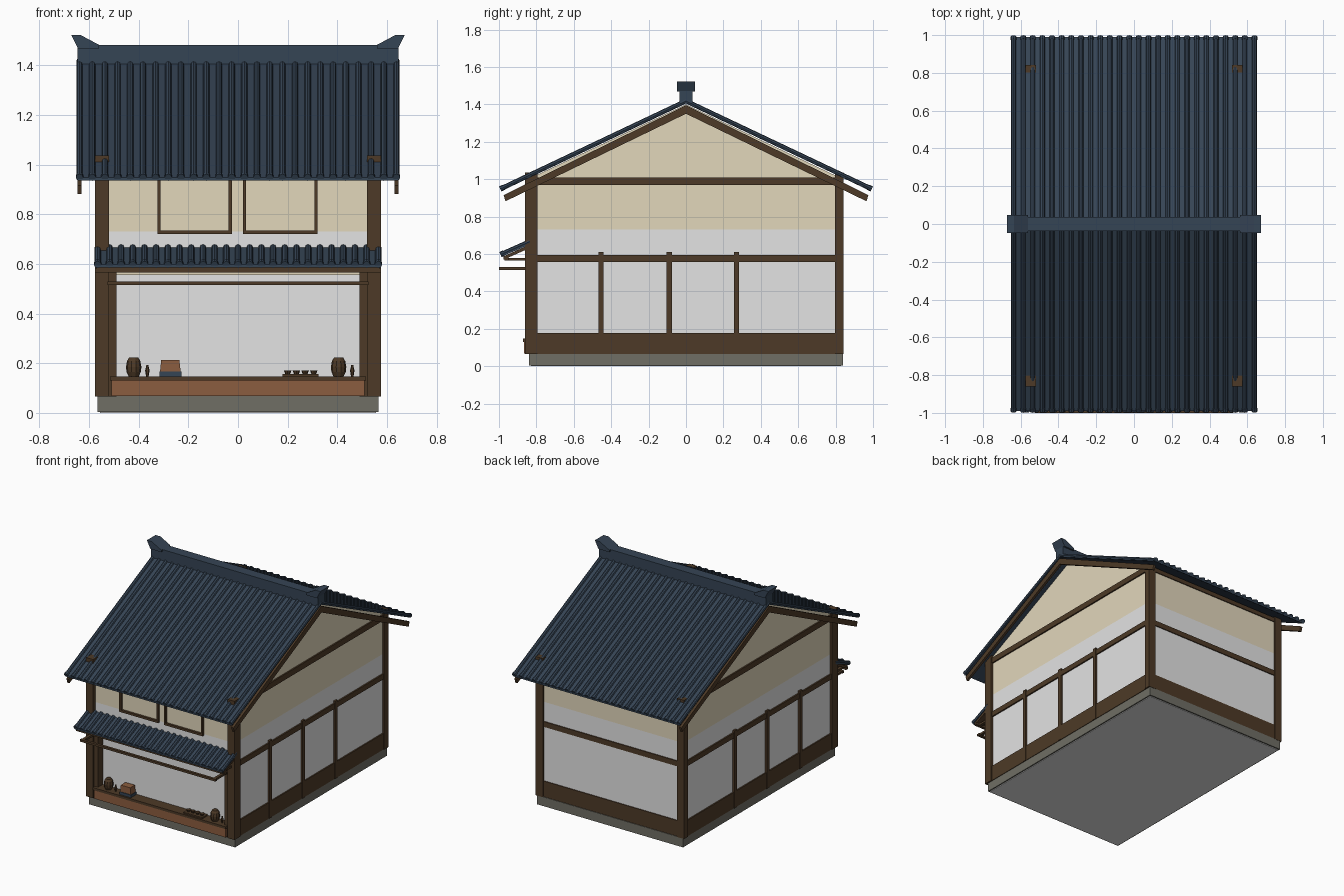
import bpy, bmesh, math
from mathutils import Vector

cube = bpy.data.objects.get("Cube")
if cube:
    bpy.data.objects.remove(cube, do_unlink=True)


def material(name, rgb):
    m = bpy.data.materials.new(name)
    m.use_nodes = True
    m.diffuse_color = (*rgb, 1)
    m.node_tree.nodes["Principled BSDF"].inputs["Base Color"].default_value = (*rgb, 1)
    return m


WOOD = material("dark timber", (0.075, 0.042, 0.02))
COUNTER = material("warm wood", (0.26, 0.11, 0.05))
CREAM = material("cream plaster", (0.76, 0.68, 0.50))
GREY = material("pale grey plaster", (0.77, 0.77, 0.77))
SLATE = material("slate blue tile", (0.036, 0.058, 0.09))
STONE = material("stone", (0.16, 0.157, 0.13))


def finish(name, bm, mat):
    bmesh.ops.recalc_face_normals(bm, faces=bm.faces)
    mesh = bpy.data.meshes.new(name)
    bm.to_mesh(mesh)
    bm.free()
    mesh.materials.append(mat)
    ob = bpy.data.objects.new(name, mesh)
    bpy.context.collection.objects.link(ob)
    return ob


def box(name, mat, x, y, z):
    """Box given by its (low, high) range on each axis."""
    bm = bmesh.new()
    bmesh.ops.create_cube(bm, size=1)
    for v in bm.verts:
        v.co = [r[0] if c < 0 else r[1] for c, r in zip(v.co, (x, y, z))]
    return finish(name, bm, mat)


def prism(name, mat, points, low, high, axis="x"):
    """Extrude a (y, z) profile along x, or an (x, z) profile along y."""
    bm = bmesh.new()
    place = (lambda a, b, t: (t, a, b)) if axis == "x" else (lambda a, b, t: (a, t, b))
    rings = [[bm.verts.new(place(a, b, t)) for a, b in points] for t in (low, high)]
    bm.faces.new(rings[0])
    bm.faces.new(rings[1])
    n = len(points)
    for i in range(n):
        j = (i + 1) % n
        bm.faces.new((rings[0][i], rings[0][j], rings[1][j], rings[1][i]))
    return finish(name, bm, mat)


def turned(name, mat, profile, x, y, sides=10):
    """Lathe a (radius, z) profile around a vertical axis."""
    bm = bmesh.new()
    rings = []
    for r, z in profile:
        rings.append([bm.verts.new((x + r * math.cos(k * math.tau / sides),
                                    y + r * math.sin(k * math.tau / sides), z))
                      for k in range(sides)])
    for a, b in zip(rings, rings[1:]):
        for k in range(sides):
            j = (k + 1) % sides
            bm.faces.new((a[k], a[j], b[j], b[k]))
    bm.faces.new(rings[0])
    bm.faces.new(rings[-1])
    return finish(name, bm, mat)


def tile_ribs(name, top, eave, half_width, count, radius):
    """Round cover tiles running down a slope, each with a thicker end cap."""
    bm = bmesh.new()
    top, eave = Vector((0, *top)), Vector((0, *eave))
    run = (eave - top).normalized()
    turn = run.to_track_quat("Z", "X").to_matrix().to_4x4()
    for i in range(count):
        x = -half_width + 2 * half_width * i / (count - 1)
        for a, b, r in ((top, eave, radius), (eave - run * 0.02, eave, radius * 1.2)):
            made = bmesh.ops.create_cone(bm, cap_ends=True, segments=8, radius1=r,
                                         radius2=r, depth=(b - a).length)
            bmesh.ops.transform(bm, matrix=turn, verts=made["verts"])
            bmesh.ops.translate(bm, vec=(a + b) / 2 + Vector((x, 0, 0)), verts=made["verts"])
    return finish(name, bm, SLATE)


# Foundation
box("foundation", STONE, (-0.565, 0.565), (-0.84, 0.84), (0.004, 0.068))
box("foundation_underside", GREY, (-0.555, 0.555), (-0.83, 0.83), (0, 0.006))

# Walls: grey below, cream gabled storey above
box("lower_walls", GREY, (-0.56, 0.56), (-0.795, 0.83), (0.06, 0.73))
box("front_band", GREY, (-0.56, 0.56), (-0.835, -0.79), (0.575, 0.73))
box("opening_head", CREAM, (-0.52, 0.52), (-0.835, -0.79), (0.555, 0.576))
prism("upper_walls", CREAM, [(-0.835, 0.73), (0.83, 0.73), (0.83, 1.005),
                             (0, 1.40), (-0.835, 1.005)], -0.56, 0.56)

# Timber frame on both sides
for side, s in (("left", 1), ("right", -1)):
    def span(a, b):
        return tuple(sorted((s * a, s * b)))
    box(side + "_front_post", WOOD, span(0.52, 0.575), (-0.86, -0.795), (0.066, 1.037))
    box(side + "_back_post", WOOD, span(0.52, 0.575), (0.797, 0.842), (0.066, 1.037))
    box(side + "_door_jamb", WOOD, span(0.49, 0.522), (-0.85, -0.79), (0.066, 0.575))
    box(side + "_skirting", WOOD, span(0.55, 0.569), (-0.80, 0.80), (0.066, 0.178))
    box(side + "_middle_beam", WOOD, span(0.55, 0.570), (-0.80, 0.80), (0.558, 0.595))
    box(side + "_upper_beam", WOOD, span(0.55, 0.570), (-0.80, 0.80), (0.97, 1.01))
    for i, y in enumerate((-0.455, -0.09, 0.27)):
        box(f"{side}_stud_{i + 1}", WOOD, span(0.55, 0.573), (y - 0.014, y + 0.014), (0.066, 0.61))
    # Sloping gable boards under the roof edge
    prism(side + "_gable_board", WOOD,
          [(-0.975, 0.915), (0, 1.395), (0.975, 0.915), (0.965, 0.882), (0, 1.35), (-0.965, 0.882)],
          s * 0.63, s * 0.647)
    # Rod bracket and flared ridge end
    box(side + "_rod_bracket", WOOD, span(0.50, 0.52), (-0.995, -0.84), (0.515, 0.53))
    prism(side + "_ridge_end", SLATE, [(s * 0.645, 1.468), (s * 0.672, 1.522), (s * 0.635, 1.522),
                                       (s * 0.56, 1.482), (s * 0.56, 1.468)], -0.048, 0.048, "y")

# Back wall timbers
box("back_skirting", WOOD, (-0.53, 0.53), (0.82, 0.836), (0.066, 0.178))
box("back_middle_beam", WOOD, (-0.53, 0.53), (0.82, 0.837), (0.558, 0.595))
box("back_upper_beam", WOOD, (-0.53, 0.53), (0.82, 0.837), (0.97, 1.0))

# Upper windows with thin frames
for side, x in (("right", -0.175), ("left", 0.17)):
    for part, xs, zs in (("sill", (-0.15, 0.15), (0.72, 0.735)),
                         ("head", (-0.15, 0.15), (0.945, 0.96)),
                         ("jamb_a", (-0.15, -0.137), (0.72, 0.96)),
                         ("jamb_b", (0.137, 0.15), (0.72, 0.96))):
        box(f"{side}_window_{part}", WOOD, (x + xs[0], x + xs[1]), (-0.85, -0.83), zs)

# Main roof
APEX, EAVE = 1.418, (0.99, 0.948)
prism("roof_slab", SLATE, [(-EAVE[0], EAVE[1]), (0, APEX), EAVE,
                           (EAVE[0], EAVE[1] - 0.013), (0, APEX - 0.013),
                           (-EAVE[0], EAVE[1] - 0.013)], -0.645, 0.645)
for side, s in (("front", -1), ("back", 1)):
    tile_ribs(side + "_roof_tiles", (0, APEX), (s * 0.993, 0.948), 0.638, 26, 0.0125)
box("ridge", SLATE, (-0.647, 0.647), (-0.036, 0.036), (1.405, 1.482))

# Shop awning
prism("awning_slab", SLATE, [(-0.835, 0.665), (-0.99, 0.597), (-0.99, 0.585), (-0.835, 0.65)], -0.575, 0.575)
prism("awning_boards", WOOD, [(-0.835, 0.65), (-0.975, 0.588), (-0.975, 0.57), (-0.835, 0.632)], -0.57, 0.57)
tile_ribs("awning_tiles", (-0.835, 0.667), (-0.992, 0.597), 0.565, 25, 0.0125)
box("awning_beam", WOOD, (-0.575, 0.575), (-0.97, -0.95), (0.565, 0.582))
for i in range(5):
    x = -0.54 + 0.27 * i
    box(f"awning_arm_{i + 1}", WOOD, (x - 0.01, x + 0.01), (-0.97, -0.82), (0.565, 0.58))
box("curtain_rod", WOOD, (-0.525, 0.525), (-1.0, -0.982), (0.515, 0.53))

# Shop counter
box("counter_front", COUNTER, (-0.51, 0.51), (-0.865, -0.79), (0.068, 0.13))
box("counter_top", WOOD, (-0.515, 0.515), (-0.872, -0.79), (0.13, 0.147))

# Goods on the counter
GOODS_Y = -0.832
for side, x in (("right", -0.42), ("left", 0.405)):
    turned(side + "_jar", WOOD, [(0.02, 0.146), (0.029, 0.165), (0.031, 0.185),
                                 (0.027, 0.208), (0.019, 0.222)], x, GOODS_Y)
    turned(side + "_small_bottle", WOOD, [(0.005, 0.146), (0.009, 0.17), (0.004, 0.192)],
           x + 0.055, GOODS_Y, 6)
box("box_stand", SLATE, (-0.317, -0.228), (-0.86, -0.80), (0.146, 0.166))
prism("wooden_box", COUNTER, [(-0.314, 0.166), (-0.231, 0.166), (-0.236, 0.213), (-0.309, 0.213)],
      -0.856, -0.804, "y")
box("tray", WOOD, (0.18, 0.325), (-0.86, -0.80), (0.146, 0.156))
for i in range(4):
    turned(f"cup_{i + 1}", WOOD, [(0.009, 0.155), (0.015, 0.17)], 0.2 + 0.035 * i, GOODS_Y, 8)
